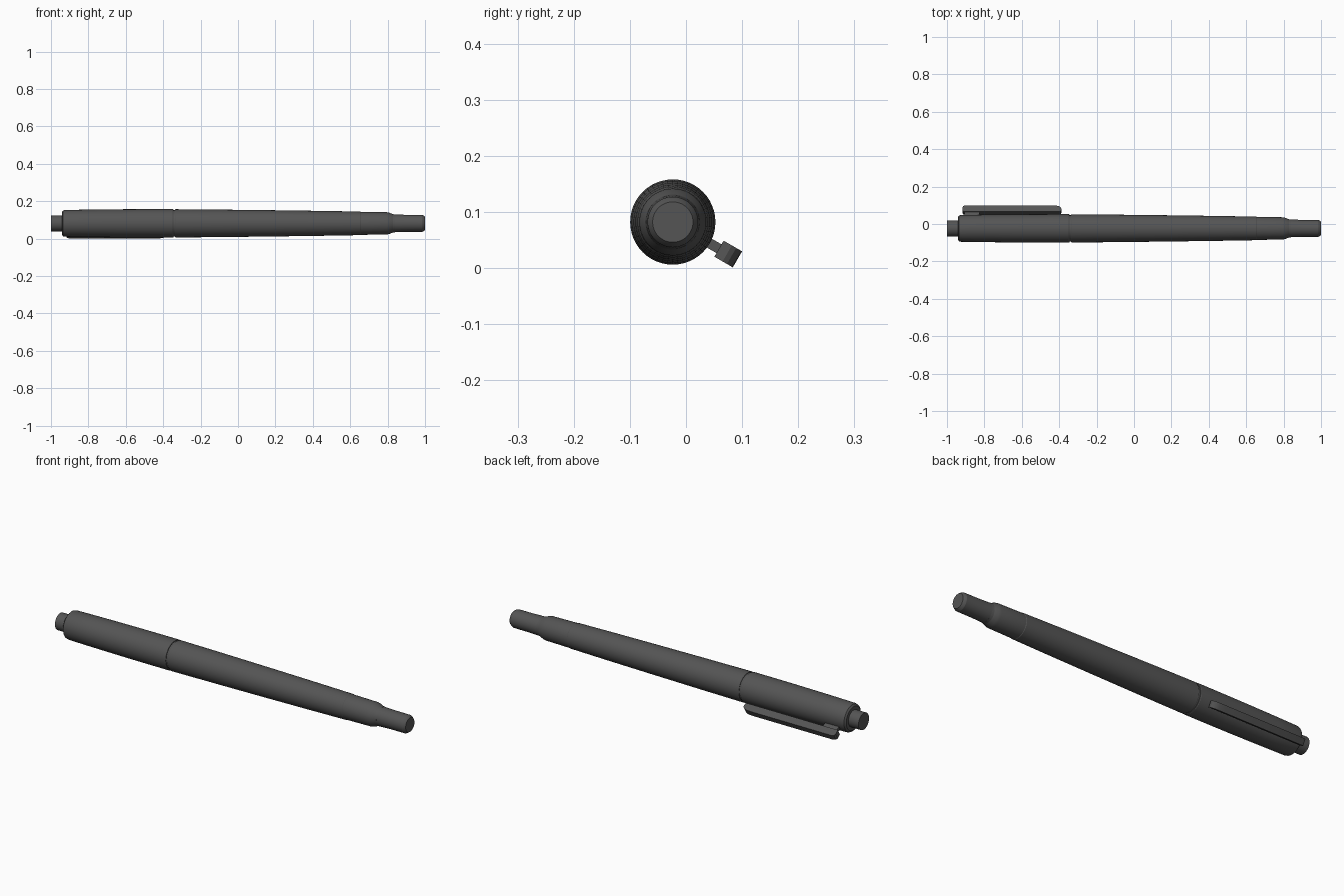
import bpy, bmesh, math
from mathutils import Vector

if "Cube" in bpy.data.objects:
    bpy.data.objects.remove(bpy.data.objects["Cube"])

AXIS = Vector((0, -0.0235, 0.082))     # centre line of the barrel
ANGLE = math.radians(-30)              # direction of the clip around the barrel
OUT = Vector((0, math.cos(ANGLE), math.sin(ANGLE)))
SIDE = Vector((0, -math.sin(ANGLE), math.cos(ANGLE)))

mat = bpy.data.materials.new("charcoal")
mat.diffuse_color = (0.09, 0.09, 0.09, 1)
mat.use_nodes = True
mat.node_tree.nodes["Principled BSDF"].inputs["Base Color"].default_value = mat.diffuse_color


def finish(name, bm, angle=30):
    bmesh.ops.recalc_face_normals(bm, faces=bm.faces)
    me = bpy.data.meshes.new(name)
    bm.to_mesh(me)
    bm.free()
    me.materials.append(mat)
    ob = bpy.data.objects.new(name, me)
    bpy.context.collection.objects.link(ob)
    bpy.ops.object.select_all(action='DESELECT')
    ob.select_set(True)
    bpy.context.view_layer.objects.active = ob
    bpy.ops.object.shade_smooth_by_angle(angle=math.radians(angle))
    return ob


def turned(name, profile, n=48):
    """Solid of revolution along x from (x, radius) points, closed at both ends."""
    bm = bmesh.new()
    rings = []
    for x, r in profile:
        rings.append([bm.verts.new(AXIS + Vector((x, r * math.cos(a), r * math.sin(a))))
                      for a in (2 * math.pi * i / n for i in range(n))])
    for a, b in zip(rings, rings[1:]):
        for i in range(n):
            j = (i + 1) % n
            bm.faces.new((a[i], a[j], b[j], b[i]))
    bm.faces.new(rings[0])
    bm.faces.new(rings[-1])
    return finish(name, bm, 14)


def side_plate(name, outline, half_width):
    """Extrude an (x, distance from axis) outline sideways, turned to the clip angle."""
    bm = bmesh.new()
    a, b = [[bm.verts.new(AXIS + Vector((x, 0, 0)) + OUT * r + SIDE * s * half_width)
             for x, r in outline] for s in (-1, 1)]
    bm.faces.new(a)
    bm.faces.new(b)
    for i in range(len(a)):
        j = (i + 1) % len(a)
        bm.faces.new((a[i], a[j], b[j], b[i]))
    return finish(name, bm)


# Barrel, from the button end to the writing end
turned("push_button", [(-1.0, 0.043), (-0.93, 0.043)])
turned("upper_barrel", [(-0.942, 0.060), (-0.935, 0.069), (-0.925, 0.0715), (-0.80, 0.0735),
                        (-0.60, 0.0755), (-0.45, 0.076), (-0.349, 0.076), (-0.345, 0.074)])
turned("joint_ring", [(-0.35, 0.0705), (-0.33, 0.0705)])
turned("lower_barrel", [(-0.337, 0.073), (-0.333, 0.0755), (-0.1, 0.0735), (0.2, 0.070),
                        (0.45, 0.0665), (0.653, 0.063), (0.656, 0.061)])
turned("grip_section", [(0.655, 0.0615), (0.795, 0.0595), (0.808, 0.057),
                        (0.828, 0.049), (0.84, 0.0475)])
turned("tip_cap", [(0.835, 0.0475), (0.90, 0.0455), (0.985, 0.045), (0.992, 0.042), (1.0, 0.036)])

# Clip: long bar with rounded outer ends, held by a narrow post
side_plate("clip_bar", [(-0.915, 0.095), (-0.39, 0.095), (-0.388, 0.112), (-0.392, 0.121),
                        (-0.402, 0.128), (-0.42, 0.132), (-0.45, 0.133), (-0.90, 0.133),
                        (-0.912, 0.129), (-0.918, 0.12)], 0.0165)
side_plate("clip_post", [(-0.905, 0.06), (-0.825, 0.06), (-0.825, 0.10), (-0.905, 0.10)], 0.009)
